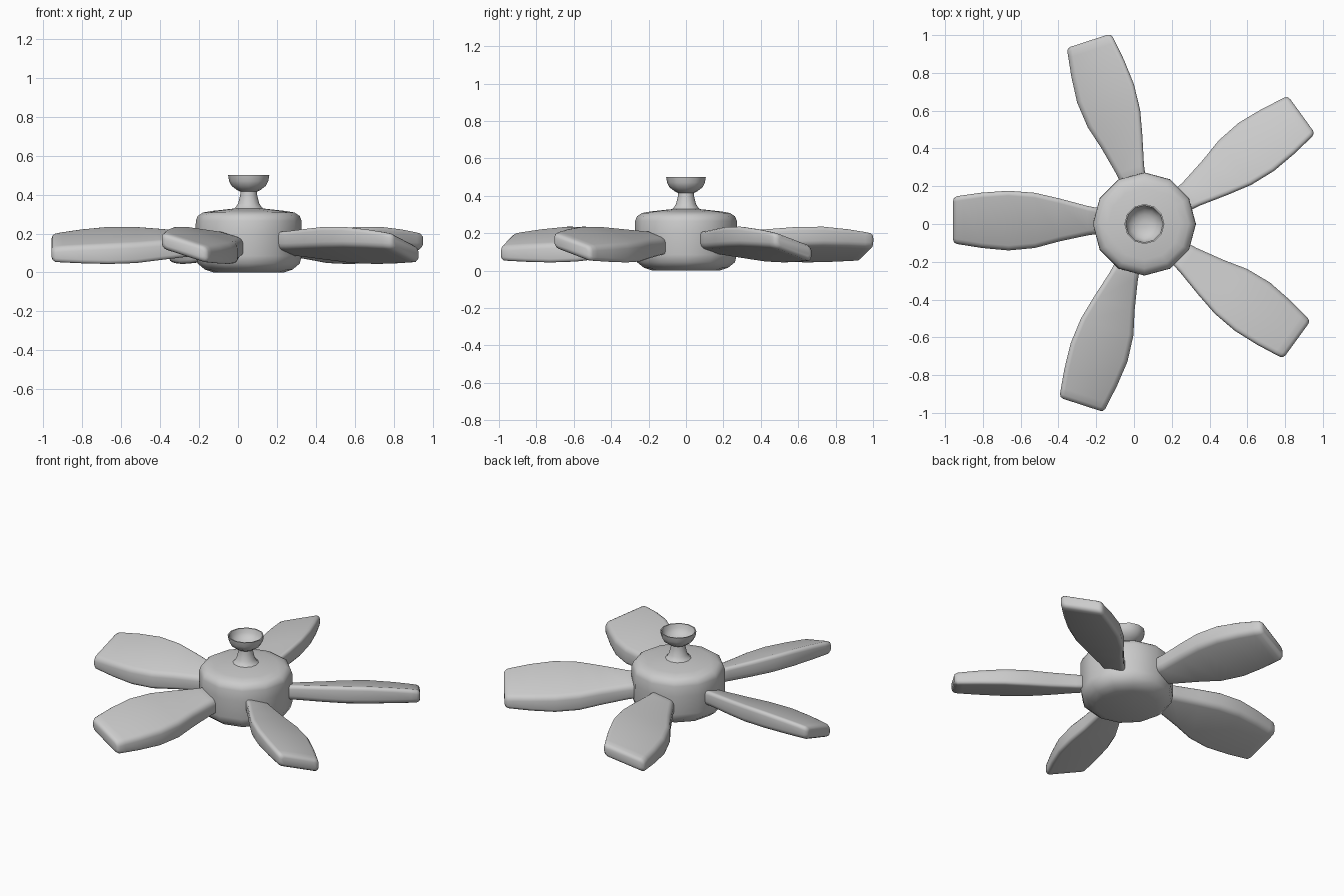
import bpy, bmesh, math
from mathutils import Matrix, Vector

if "Cube" in bpy.data.objects:
    bpy.data.objects.remove(bpy.data.objects["Cube"])

HUB = Vector((0.055, 0, 0))


def finish(bm, name, angle):
    bmesh.ops.remove_doubles(bm, verts=bm.verts, dist=1e-5)
    bmesh.ops.recalc_face_normals(bm, faces=bm.faces)
    mesh = bpy.data.meshes.new(name)
    bm.to_mesh(mesh)
    bm.free()
    ob = bpy.data.objects.new(name, mesh)
    bpy.context.collection.objects.link(ob)
    bpy.ops.object.select_all(action='DESELECT')
    ob.select_set(True)
    bpy.context.view_layer.objects.active = ob
    bpy.ops.object.shade_smooth_by_angle(angle=math.radians(angle))
    return ob


def loft(bm, rings):
    # Skin a list of equal-length point rings and cap both ends
    loops = [[bm.verts.new(p) for p in r] for r in rings]
    n = len(loops[0])
    for a, b in zip(loops, loops[1:]):
        for i in range(n):
            j = (i + 1) % n
            bm.faces.new((a[i], a[j], b[j], b[i]))
    bm.faces.new(loops[0][::-1])
    bm.faces.new(loops[-1])


def lathe(name, profile, sides=12):
    bm = bmesh.new()
    rings = []
    for r, z in profile:
        rings.append([HUB + Vector((r * math.cos(t), r * math.sin(t), z))
                      for t in (2 * math.pi * i / sides for i in range(sides))])
    loft(bm, rings)
    return finish(bm, name, 50)


# Motor housing with its downrod collar
lathe("motor_housing", [
    (0.18, 0.0), (0.225, 0.015), (0.262, 0.045), (0.272, 0.085), (0.273, 0.20),
    (0.272, 0.265), (0.262, 0.29), (0.235, 0.308), (0.19, 0.316), (0.08, 0.328)])

# Downrod flaring up into the open ceiling cup
lathe("downrod_and_cup", [
    (0.085, 0.32), (0.066, 0.336), (0.054, 0.355), (0.044, 0.395), (0.042, 0.415),
    (0.062, 0.425), (0.088, 0.445), (0.101, 0.47), (0.106, 0.50), (0.099, 0.50),
    (0.092, 0.475), (0.078, 0.455), (0.052, 0.438), (0.02, 0.432)])


def section(u, v0, v1, zc, thick, slope=0.31):
    # Pitched rounded-rectangle slice across a blade
    mid, w, h = (v0 + v1) / 2, (v1 - v0) / 2, thick / 2
    r = min(0.026, h * 0.7)
    pts = []
    for k, (sx, sz) in enumerate([(1, 1), (-1, 1), (-1, -1), (1, -1)]):
        for s in range(4):
            a = math.radians(90 * k + 30 * s)
            dv = sx * (w - r) + r * math.cos(a)
            dz = sz * (h - r) + r * math.sin(a)
            pts.append(Vector((u, mid + dv, zc + dz - slope * dv)))
    return pts


# Blade stations: distance from hub, edge offsets, centre height, thickness
STATIONS = [
    (0.21, -0.070, 0.040, 0.148, 0.070),
    (0.23, -0.082, 0.050, 0.148, 0.092),
    (0.30, -0.095, 0.060, 0.147, 0.096),
    (0.45, -0.135, 0.092, 0.144, 0.104),
    (0.58, -0.165, 0.127, 0.141, 0.110),
    (0.72, -0.176, 0.140, 0.139, 0.108),
    (0.86, -0.166, 0.127, 0.134, 0.098),
    (0.96, -0.152, 0.111, 0.129, 0.088),
    (0.993, -0.147, 0.106, 0.127, 0.083),
    (1.008, -0.138, 0.098, 0.127, 0.066),
    (1.013, -0.122, 0.082, 0.127, 0.040)]

# Five pitched blades around the hub
for i in range(5):
    bm = bmesh.new()
    loft(bm, [section(*s) for s in STATIONS])
    turn = Matrix.Translation(HUB) @ Matrix.Rotation(math.radians(36 + 72 * i), 4, 'Z')
    bmesh.ops.transform(bm, matrix=turn, verts=bm.verts)
    finish(bm, f"blade_{i + 1}", 60)
